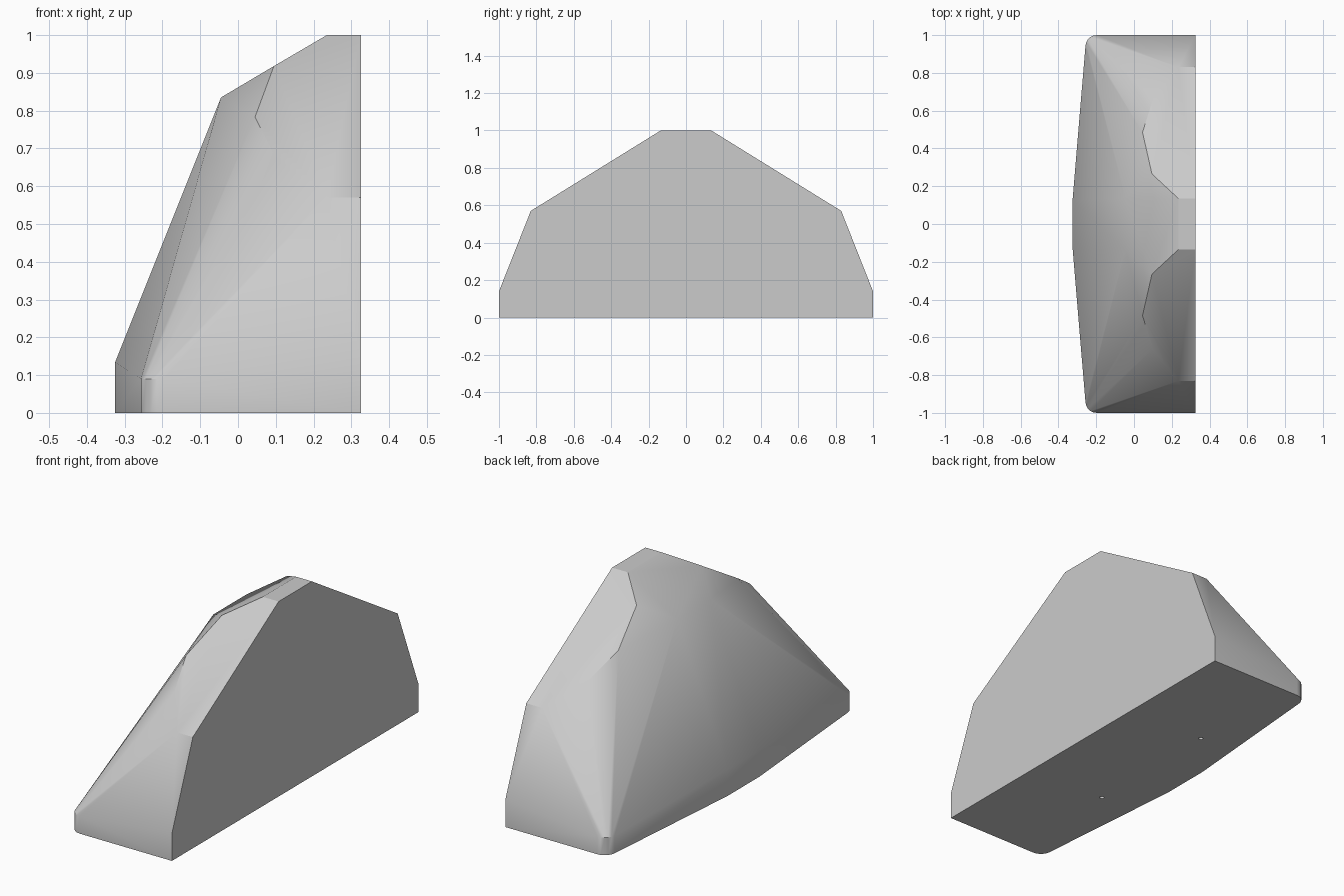
import bpy, bmesh, math

cube = bpy.data.objects.get("Cube")
if cube:
    bpy.data.objects.remove(cube, do_unlink=True)

grey = bpy.data.materials.new("plain grey")
grey.use_nodes = True
colour = (0.6, 0.6, 0.6, 1)
grey.diffuse_color = colour
grey.node_tree.nodes["Principled BSDF"].inputs["Base Color"].default_value = colour

BACK = 0.325
# Half of the faceted body, mirrored across y
points = [
    # flat mounting face
    (BACK, 1, 0), (BACK, 1, 0.14), (BACK, 0.83, 0.57), (BACK, 0.135, 1),
    # crown facet and shoulder facet
    (0.235, 0.135, 1), (0.095, 0.265, 0.918), (-0.045, 0.135, 0.835),
    (0.045, 0.485, 0.783), (0.1, 0.66, 0.675), (0.235, 0.83, 0.57),
    # outer side
    (-0.325, 0.13, 0), (-0.325, 0.13, 0.135),
]
# Rounded lower corner
for i in range(6):
    a = math.radians(90 + 17 * i)
    x, y = -0.197 + 0.06 * math.cos(a), 0.94 + 0.06 * math.sin(a)
    points += [(x, y, 0), (x, y, 0.09)]

bm = bmesh.new()
for x, y, z in points:
    for side in (1, -1):
        bm.verts.new((x, y * side, z))
hull = bmesh.ops.convex_hull(bm, input=bm.verts)
loose = {v for v in hull["geom_interior"] + hull["geom_unused"]
         if isinstance(v, bmesh.types.BMVert)}
bmesh.ops.delete(bm, geom=list(loose), context="VERTS")
bmesh.ops.dissolve_limit(bm, angle_limit=math.radians(1.5),
                         verts=bm.verts, edges=bm.edges)
bmesh.ops.recalc_face_normals(bm, faces=bm.faces)
mesh = bpy.data.meshes.new("body")
bm.to_mesh(mesh)
bm.free()
mesh.materials.append(grey)
body = bpy.data.objects.new("body", mesh)
bpy.context.collection.objects.link(body)

# Two small pin holes in the underside
for side, name in ((1, "back_hole_cutter"), (-1, "front_hole_cutter")):
    bpy.ops.mesh.primitive_cylinder_add(vertices=12, radius=0.011, depth=0.1,
                                        location=(-0.11, 0.375 * side, 0))
    cutter = bpy.context.object
    cutter.name = name
    cutter.data.materials.append(grey)
    cutter.hide_render = True
    cutter.hide_set(True)
    cut = body.modifiers.new(name, "BOOLEAN")
    cut.operation = "DIFFERENCE"
    cut.solver = "EXACT"
    cut.object = cutter

# Apply the cuts, then shade smoothly with sharp edges kept
bpy.ops.object.select_all(action="DESELECT")
body.select_set(True)
bpy.context.view_layer.objects.active = body
for name in [m.name for m in body.modifiers]:
    bpy.ops.object.modifier_apply(modifier=name)
bpy.ops.object.shade_smooth_by_angle(angle=math.radians(30))
